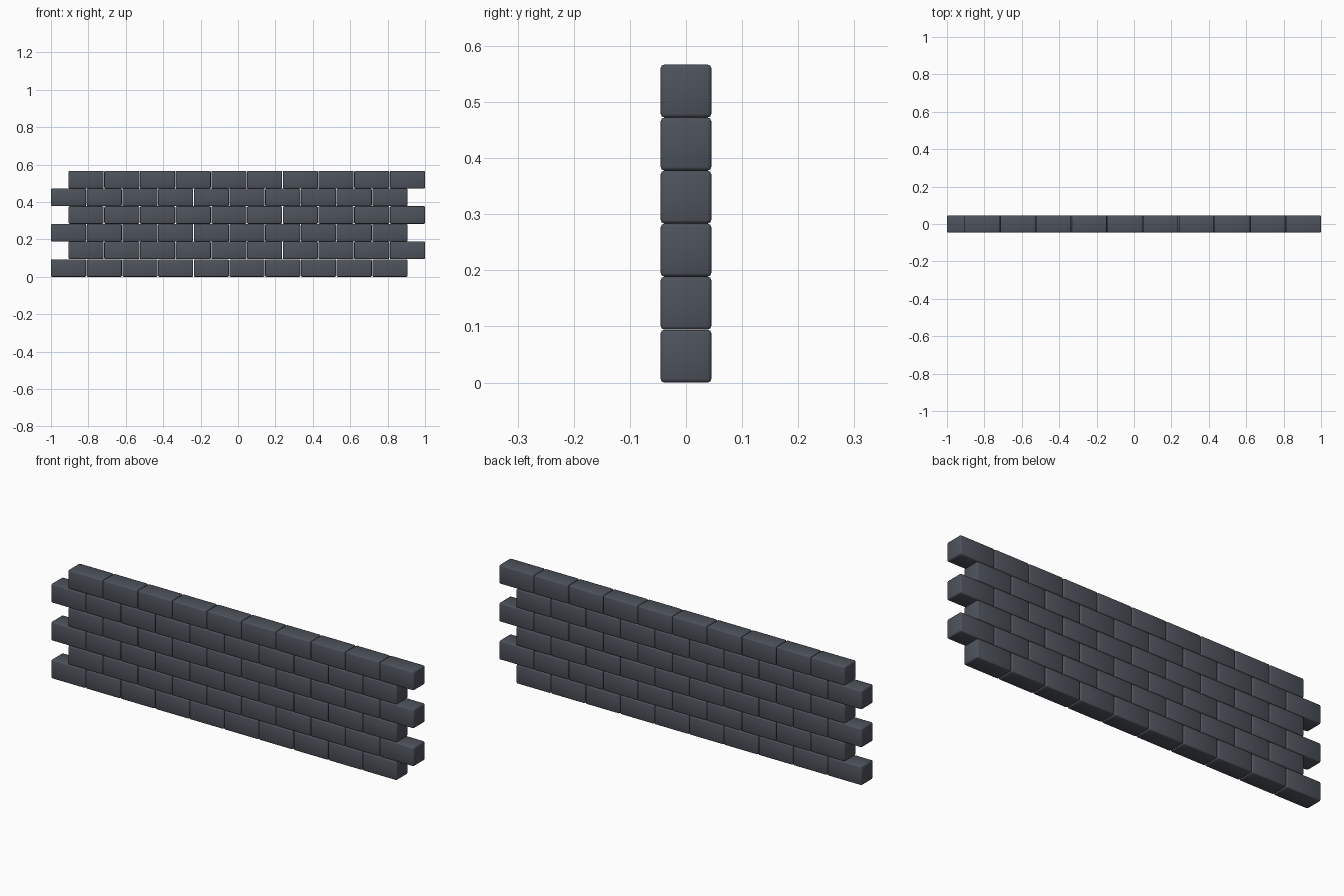
import bpy, bmesh
from mathutils import Matrix

if "Cube" in bpy.data.objects:
    bpy.data.objects.remove(bpy.data.objects["Cube"])

ROWS, COLS = 6, 10
PITCH_X, PITCH_Z = 0.1909, 0.0945
LENGTH, DEPTH, HEIGHT = 0.188, 0.09, 0.094

stone = bpy.data.materials.new("dark slate")
stone.diffuse_color = (0.075, 0.085, 0.105, 1)
stone.use_nodes = True
stone.node_tree.nodes["Principled BSDF"].inputs["Base Color"].default_value = stone.diffuse_color

# One bevelled brick shared by the whole wall
mesh = bpy.data.meshes.new("brick")
bm = bmesh.new()
bmesh.ops.create_cube(bm, size=1, matrix=Matrix.Diagonal((LENGTH, DEPTH, HEIGHT, 1)))
bmesh.ops.bevel(bm, geom=bm.edges[:], offset=0.006, segments=2, profile=0.5, affect='EDGES')
for f in bm.faces:
    f.smooth = True
bm.to_mesh(mesh)
bm.free()
mesh.materials.append(stone)

# Courses alternate: even rows start at the left end, odd rows finish at the right
span = (COLS - 1) * PITCH_X + LENGTH
for r in range(ROWS):
    start = -1 if r % 2 == 0 else 1 - span
    for c in range(COLS):
        ob = bpy.data.objects.new(f"brick_row{r + 1}_{c + 1}", mesh)
        ob.location = (start + LENGTH / 2 + c * PITCH_X, 0, HEIGHT / 2 + r * PITCH_Z)
        bpy.context.collection.objects.link(ob)
